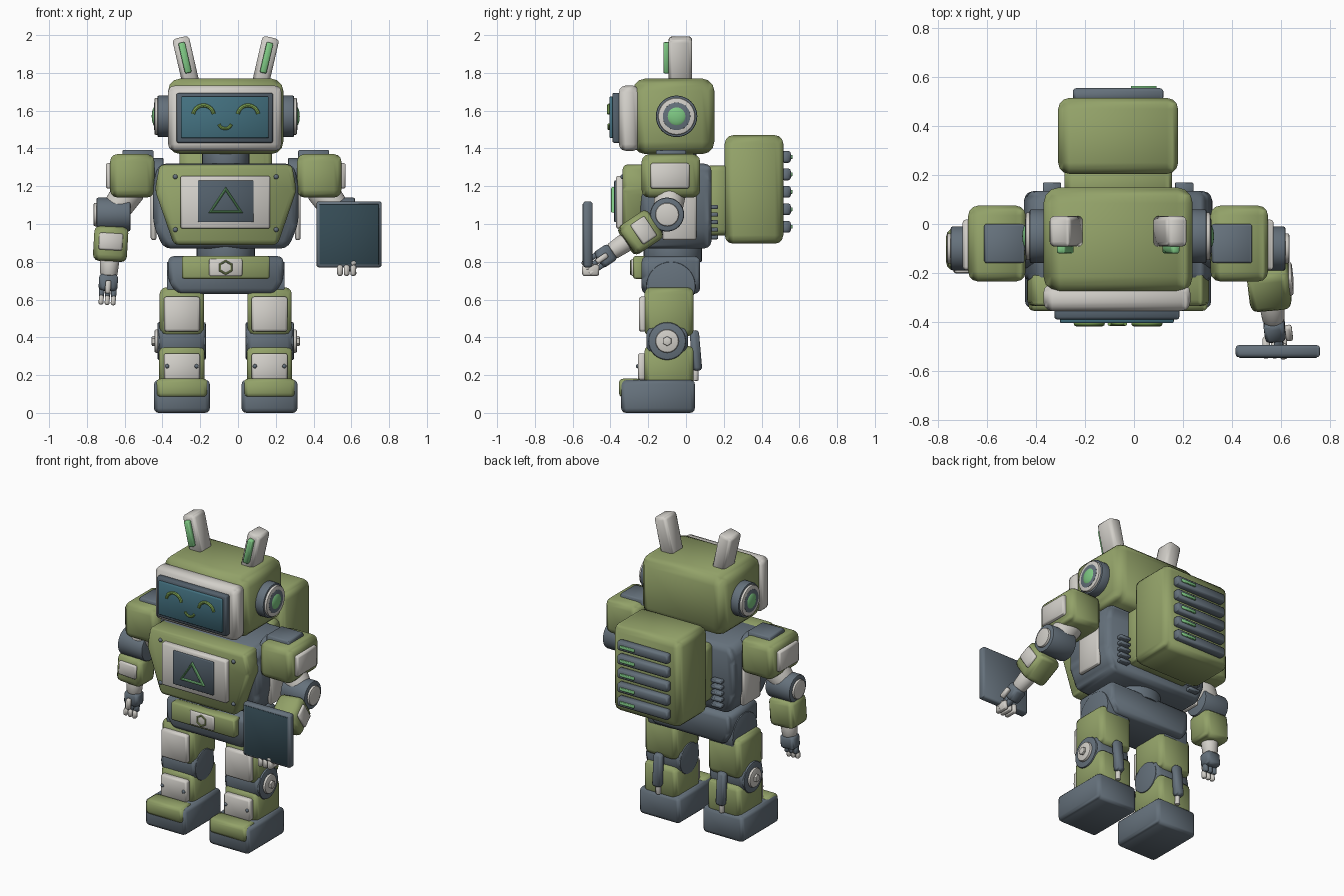
import bpy, bmesh, math
from mathutils import Matrix, Vector

cube = bpy.data.objects.get("Cube")
if cube:
    bpy.data.objects.remove(cube)

CX = -0.065          # centre line of the body
made = []


def material(name, r, g, b):
    m = bpy.data.materials.new(name)
    m.use_nodes = True
    m.diffuse_color = (r, g, b, 1)
    bsdf = m.node_tree.nodes["Principled BSDF"]
    bsdf.inputs["Base Color"].default_value = (r, g, b, 1)
    bsdf.inputs["Roughness"].default_value = 0.6
    return m


GREEN = material("olive green", 0.29, 0.36, 0.14)
SLATE = material("slate grey", 0.13, 0.165, 0.20)
WHITE = material("warm white", 0.64, 0.62, 0.58)
GLOW = material("light green", 0.21, 0.58, 0.23)
TEAL = material("teal screen", 0.055, 0.16, 0.21)
DARK = material("dark screen", 0.035, 0.07, 0.09)
PANEL = material("panel grey", 0.085, 0.115, 0.145)
FACE = material("face line green", 0.24, 0.42, 0.10)


def finish(name, bm, mat, matrix=None):
    bmesh.ops.recalc_face_normals(bm, faces=bm.faces[:])
    mesh = bpy.data.meshes.new(name)
    bm.to_mesh(mesh)
    bm.free()
    mesh.materials.append(mat)
    ob = bpy.data.objects.new(name, mesh)
    if matrix:
        ob.matrix_world = matrix
    bpy.context.scene.collection.objects.link(ob)
    made.append(ob)
    return ob


def bevel(bm, edges, width, segments=3):
    if width:
        bmesh.ops.bevel(bm, geom=edges, offset=width, segments=segments,
                        profile=0.5, affect='EDGES', clamp_overlap=True)


def block(name, loc, size, mat, round_=0.01, rot=None):
    """Rounded box from centre and full size."""
    bm = bmesh.new()
    bmesh.ops.create_cube(bm, size=1)
    bmesh.ops.scale(bm, vec=size, verts=bm.verts)
    bevel(bm, bm.edges[:], round_)
    m = Matrix.Translation(loc) @ (rot.to_4x4() if rot else Matrix())
    ob = finish(name, bm, mat, m)
    ob.modifiers.new("Weighted normals", 'WEIGHTED_NORMAL')
    return ob


def prism(name, half, y0, y1, mat, round_):
    """Mirrored (x, z) outline extruded along y."""
    outline = [(x, z) for x, z in half] + [(-x, z) for x, z in reversed(half)]
    bm = bmesh.new()
    face = bm.faces.new([bm.verts.new((CX + x, y0, z)) for x, z in outline])
    out = bmesh.ops.extrude_face_region(bm, geom=[face])
    moved = [v for v in out["geom"] if isinstance(v, bmesh.types.BMVert)]
    bmesh.ops.translate(bm, vec=(0, y1 - y0, 0), verts=moved)
    bevel(bm, bm.edges[:], round_)
    ob = finish(name, bm, mat)
    ob.modifiers.new("Weighted normals", 'WEIGHTED_NORMAL')
    return ob


def rod(name, a, b, r1, mat, r2=None, round_=0.005, sides=32):
    """Cylinder or cone frustum between two points."""
    a, b = Vector(a), Vector(b)
    bm = bmesh.new()
    bmesh.ops.create_cone(bm, cap_ends=True, segments=sides, radius1=r1,
                          radius2=r1 if r2 is None else r2, depth=(b - a).length)
    rims = [e for e in bm.edges if any(len(f.verts) > 4 for f in e.link_faces)]
    bevel(bm, rims, round_, 2)
    rot = (b - a).to_track_quat('Z', 'Y').to_matrix().to_4x4()
    return finish(name, bm, mat, Matrix.Translation((a + b) / 2) @ rot)


def dome(name, loc, size, mat):
    bm = bmesh.new()
    bmesh.ops.create_uvsphere(bm, u_segments=20, v_segments=12, radius=1)
    return finish(name, bm, mat, Matrix.Translation(loc) @ Matrix.Diagonal((*size, 1)))


def tube(name, points, r, mat, closed=False):
    curve = bpy.data.curves.new(name, 'CURVE')
    curve.dimensions = '3D'
    curve.bevel_depth, curve.bevel_resolution = r, 2
    curve.use_fill_caps = True
    sp = curve.splines.new('POLY')
    sp.points.add(len(points) - 1)
    for p, co in zip(sp.points, points):
        p.co = (*co, 1)
    sp.use_cyclic_u = closed
    curve.materials.append(mat)
    ob = bpy.data.objects.new(name, curve)
    bpy.context.scene.collection.objects.link(ob)
    made.append(ob)


def arc(cx, y, cz, r, start, end, n=14):
    angles = [math.radians(start + (end - start) * i / n) for i in range(n + 1)]
    return [(cx + r * math.cos(t), y, cz + r * math.sin(t)) for t in angles]


# Head and face
block("head", (CX, -0.065, 1.57), (0.61, 0.43, 0.40), GREEN, 0.065)
block("face_frame", (CX - 0.005, -0.30, 1.56), (0.60, 0.11, 0.345), WHITE, 0.035)
block("screen_bezel", (CX - 0.005, -0.365, 1.562), (0.51, 0.05, 0.265), PANEL, 0.01)
block("face_screen", (CX - 0.005, -0.39, 1.565), (0.465, 0.03, 0.22), TEAL, 0.006)
for s in (-1, 1):
    tube("eye", arc(CX + s * 0.118, -0.408, 1.573, 0.055, 10, 170), 0.010, FACE)
tube("mouth", arc(CX - 0.003, -0.408, 1.54, 0.035, 200, 340), 0.008, FACE)
rod("neck", (CX, -0.07, 1.29), (CX, -0.07, 1.41), 0.125, SLATE)

# Ears and antennas
for s in (-1, 1):
    for name, o0, o1, r, mat in (("ear_base", 0.28, 0.362, 0.11, SLATE),
                                 ("ear_ring", 0.35, 0.378, 0.098, WHITE),
                                 ("ear_socket", 0.36, 0.381, 0.075, SLATE)):
        rod(name, (CX + s * o0, -0.05, 1.57), (CX + s * o1, -0.05, 1.57), r, mat, round_=0.008)
    dome("ear_light", (CX + s * 0.37, -0.05, 1.57), (0.022, 0.055, 0.055), GLOW)
    tilt = Matrix.Rotation(s * math.radians(13), 3, 'Y')
    block("antenna", (CX + s * 0.212, -0.03, 1.866), (0.09, 0.125, 0.25), WHITE, 0.02, tilt)
    block("antenna_light", (CX + s * 0.216, -0.10, 1.88), (0.036, 0.04, 0.165), GLOW, 0.008, tilt)

# Torso and chest
prism("torso", [(0.355, 1.32), (0.385, 1.22), (0.385, 1.0), (0.33, 0.87)], -0.24, 0.135, SLATE, 0.04)
prism("chest_plate", [(0.35, 1.315), (0.375, 1.18), (0.275, 0.89)], -0.335, -0.18, GREEN, 0.025)
block("chest_frame", (CX - 0.002, -0.335, 1.115), (0.475, 0.07, 0.28), WHITE, 0.012)
block("chest_screen", (CX, -0.37, 1.12), (0.295, 0.02, 0.22), PANEL, 0.005)
tube("chest_triangle", [(CX, -0.385, 1.185), (CX + 0.08, -0.385, 1.065),
                        (CX - 0.08, -0.385, 1.065)], 0.012, GLOW, True)
for s in (-1, 1):
    for z in (0.97, 1.25):
        dome("chest_bolt", (CX + s * 0.267, -0.335, z), (0.013, 0.012, 0.013), SLATE)
    block("torso_side_panel", (CX + s * 0.382, -0.035, 1.05), (0.03, 0.18, 0.27), WHITE, 0.012)
    rod("shoulder_joint", (CX + s * 0.33, -0.08, 1.25), (CX + s * 0.42, -0.08, 1.25), 0.10, SLATE)
    for i in range(5):
        block("back_vent", (CX + s * 0.27, 0.145, 0.93 + i * 0.04), (0.075, 0.05, 0.022), SLATE, 0.006)

# Backpack
block("backpack_mount", (CX, 0.17, 1.125), (0.44, 0.14, 0.37), GREEN, 0.03)
block("backpack", (CX, 0.36, 1.183), (0.49, 0.31, 0.575), GREEN, 0.045)
for i in range(5):
    z = 0.985 + i * 0.0925
    block("backpack_slat", (CX, 0.53, z), (0.37, 0.05, 0.062), SLATE, 0.014)
    block("backpack_light", (CX + 0.105, 0.557, z), (0.105, 0.016, 0.02), GLOW, 0.004)

# Waist and pelvis
rod("waist", (CX, -0.07, 0.80), (CX, -0.07, 0.90), 0.155, SLATE)
prism("pelvis", [(0.305, 0.83), (0.305, 0.70), (0.26, 0.63)], -0.235, 0.075, SLATE, 0.03)
block("belt_plate", (CX, -0.245, 0.77), (0.465, 0.07, 0.12), GREEN, 0.012)
block("belt_buckle", (CX, -0.275, 0.77), (0.175, 0.03, 0.092), WHITE, 0.008)
tube("belt_ring", arc(CX, -0.29, 0.77, 0.034, 30, 330, 5), 0.006, GREEN, True)

# Legs and feet
for s in (-1, 1):
    x = CX + s * 0.232
    out = lambda o, y, z: (CX + s * o, y, z)
    rod("hip", out(0.14, -0.08, 0.67), out(0.312, -0.08, 0.67), 0.13, SLATE)
    block("thigh", (x, -0.09, 0.535), (0.235, 0.26, 0.26), GREEN, 0.035)
    block("thigh_panel", (x, -0.225, 0.523), (0.19, 0.05, 0.185), WHITE, 0.014)
    rod("knee", out(0.105, -0.10, 0.38), out(0.362, -0.10, 0.38), 0.10, SLATE, round_=0.01)
    rod("knee_hub", out(0.35, -0.10, 0.38), out(0.378, -0.10, 0.38), 0.062, WHITE, round_=0.01)
    rod("knee_bolt", out(0.37, -0.10, 0.38), out(0.392, -0.10, 0.38), 0.026, WHITE, sides=6)
    block("knee_guard", (x, -0.10, 0.385), (0.25, 0.22, 0.15), SLATE, 0.03)
    block("shin", (x, -0.09, 0.25), (0.24, 0.26, 0.21), GREEN, 0.03)
    block("shin_panel", (x, -0.23, 0.245), (0.19, 0.05, 0.14), WHITE, 0.012)
    for t in (-1, 1):
        dome("shin_bolt", (x + t * 0.078, -0.255, 0.247), (0.011, 0.01, 0.011), SLATE)
    block("calf_piston", (x, 0.052, 0.33), (0.06, 0.05, 0.215), SLATE, 0.018,
          Matrix.Rotation(math.radians(5), 3, 'X'))
    rod("calf_rod", (x, 0.05, 0.17), (x, 0.052, 0.25), 0.016, WHITE, sides=12)
    block("foot", (x, -0.148, 0.0875), (0.296, 0.39, 0.175), SLATE, 0.025)
    block("toe_cap", (x, -0.295, 0.132), (0.27, 0.12, 0.098), GREEN, 0.022)


# Arms
def arm(s, direction, panel_side, reach):
    shoulder = Vector((CX + s * 0.495, -0.08, 1.255))
    block("shoulder", shoulder, (0.235, 0.31, 0.23), GREEN, 0.04)
    block("shoulder_cap", shoulder + Vector((-s * 0.03, 0, 0.06)), (0.165, 0.16, 0.155), SLATE, 0.01)
    block("shoulder_panel", shoulder + Vector((s * 0.11, -0.005, 0)), (0.06, 0.205, 0.135), WHITE, 0.012)
    elbow = Vector((CX + s * 0.60, -0.10, 1.05))
    rod("upper_arm", shoulder + Vector((s * 0.01, 0, -0.07)), elbow, 0.085, WHITE, 0.075)
    side = Vector((s, 0, 0))
    rod("elbow", elbow - side * 0.095, elbow + side * 0.085, 0.09, SLATE, round_=0.01)
    rod("elbow_hub", elbow + side * 0.07, elbow + side * 0.10, 0.062, WHITE, round_=0.008)
    d = Vector(direction).normalized()
    n = Vector(panel_side)
    n = (n - d * n.dot(d)).normalized()
    rot = Matrix((n.cross(d), n, d)).transposed()
    at = lambda u, v, w: elbow + rot @ Vector((u, v, w * reach))
    block("forearm", at(0, 0, 0.155), (0.18, 0.17, 0.185), GREEN, 0.032, rot)
    block("forearm_panel", at(0, 0.083, 0.145), (0.125, 0.03, 0.09), WHITE, 0.01, rot)
    rod("wrist", at(0, 0, 0.24), at(0, 0, 0.325), 0.052, WHITE, 0.045, round_=0.01)
    block("palm", at(0, 0, 0.36), (0.10, 0.085, 0.09), SLATE, 0.02, rot)
    for i in (-1, 0, 1):
        block("finger", at(i * 0.032, 0.01, 0.415), (0.028, 0.036, 0.055), SLATE, 0.01, rot)
        block("fingertip", at(i * 0.032, 0.025, 0.455), (0.026, 0.03, 0.05), WHITE, 0.01, rot)
    block("thumb", at(0, 0.055, 0.385), (0.03, 0.03, 0.07), WHITE, 0.01, rot)


arm(-1, (-0.06, -0.02, -1), (0, -1, 0), 1.0)
arm(1, (0.10, -0.82, -0.55), (1, 0, 0), 1.1)

# Tablet held in the left hand
block("tablet", (0.588, -0.52, 0.945), (0.345, 0.05, 0.35), SLATE, 0.014)
block("tablet_screen", (0.588, -0.5445, 0.945), (0.315, 0.008, 0.32), DARK, 0.002)
for i in range(3):
    block("grip_finger", (0.54 + i * 0.035, -0.505, 0.755), (0.03, 0.09, 0.06), WHITE, 0.012)

# Smooth shading on every part
bpy.ops.object.select_all(action='DESELECT')
for ob in made:
    ob.select_set(True)
bpy.context.view_layer.objects.active = next(o for o in made if o.type == 'CURVE')
bpy.ops.object.convert(target='MESH')
bpy.ops.object.shade_smooth_by_angle(angle=math.radians(35))
